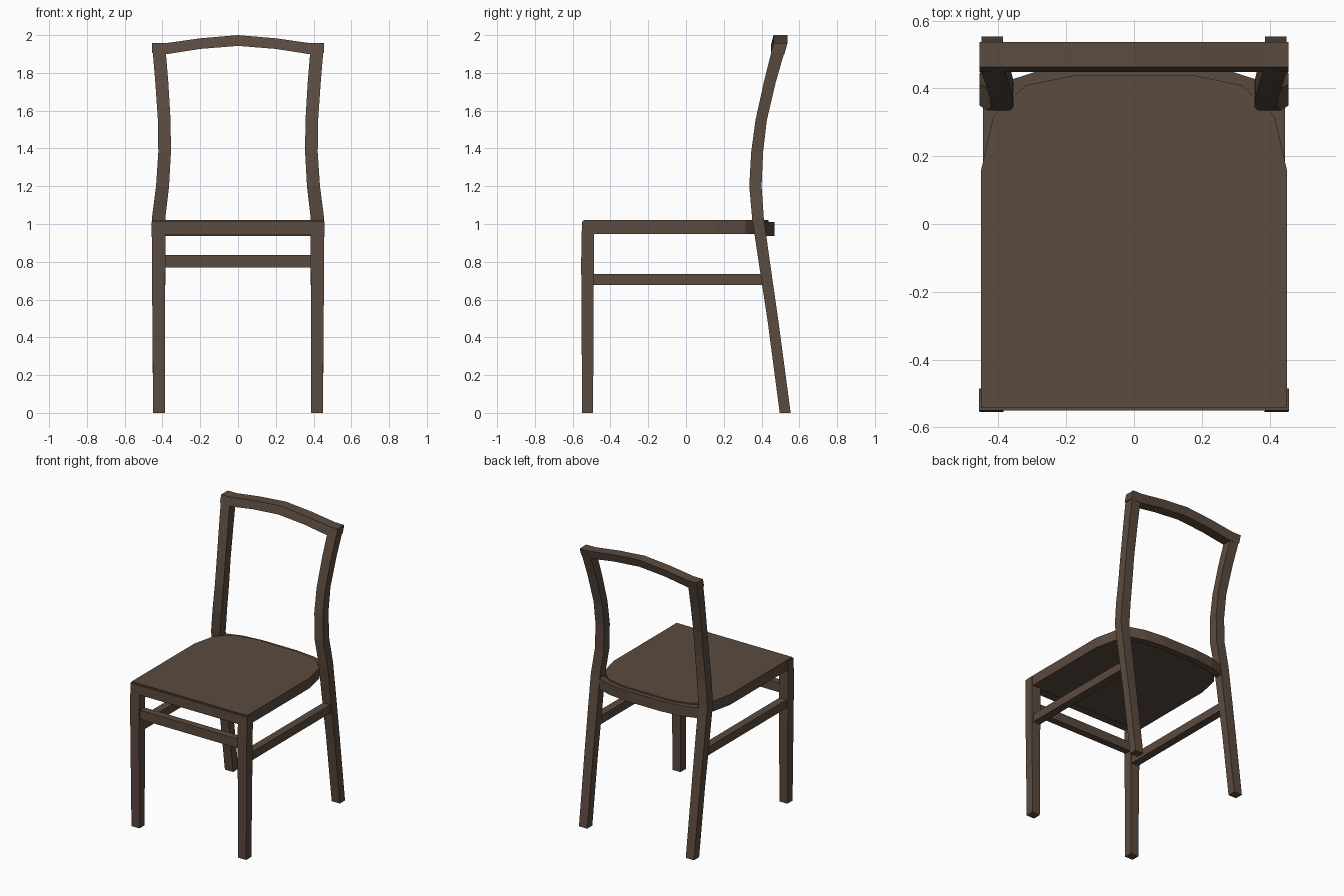
import bpy, bmesh

if "Cube" in bpy.data.objects:
    bpy.data.objects.remove(bpy.data.objects["Cube"])

wood = bpy.data.materials.new("brown_wood")
wood.diffuse_color = (0.105, 0.07, 0.05, 1)
wood.use_nodes = True
wood.node_tree.nodes["Principled BSDF"].inputs["Base Color"].default_value = wood.diffuse_color


def loft(name, rings, mirror=False):
    """Skin a row of equal-length point rings and cap both ends."""
    bm = bmesh.new()
    loops = [[bm.verts.new(p) for p in ring] for ring in rings]
    n = len(loops[0])
    for a, b in zip(loops, loops[1:]):
        for i in range(n):
            j = (i + 1) % n
            bm.faces.new((a[i], a[j], b[j], b[i]))
    bm.faces.new(loops[0])
    bm.faces.new(loops[-1])
    bmesh.ops.recalc_face_normals(bm, faces=bm.faces)
    mesh = bpy.data.meshes.new(name)
    bm.to_mesh(mesh)
    bm.free()
    mesh.materials.append(wood)
    obj = bpy.data.objects.new(name, mesh)
    bpy.context.collection.objects.link(obj)
    if mirror:
        obj.modifiers.new("mirror", 'MIRROR').use_mirror_merge = False
    return obj


def rect(z, x0, x1, y0, y1):
    return [(x0, y0, z), (x1, y0, z), (x1, y1, z), (x0, y1, z)]


def box(name, x0, x1, y0, y1, z0, z1, mirror=False):
    return loft(name, [rect(z0, x0, x1, y0, y1), rect(z1, x0, x1, y0, y1)], mirror)


def both_sides(half):
    """Centre-to-right stations turned into left-to-right ones."""
    return [(-s[0], *s[1:]) for s in reversed(half) if s[0] > 0] + half


# seat with chamfered, bowed rear
half = [(0.452, -0.542), (0.452, 0.156), (0.416, 0.315), (0.395, 0.338),
        (0.32, 0.409), (0.18, 0.438)]
outline = half + [(-x, y) for x, y in reversed(half)]
loft("seat", [[(x, y, z) for x, y in outline] for z in (0.947, 1.02)])

# front legs, tapering slightly
loft("front_legs", [rect(0, 0.387, 0.449, -0.550, -0.492),
                    rect(0.8, 0.385, 0.456, -0.555, -0.488),
                    rect(1.012, 0.385, 0.457, -0.551, -0.486)], True)

# back legs sweeping up into the back posts: z, x0, x1, y0, y1
posts = [(0, 0.386, 0.450, 0.496, 0.554), (0.48, 0.386, 0.453, 0.433, 0.490),
         (0.71, 0.385, 0.455, 0.398, 0.457), (1.03, 0.385, 0.456, 0.350, 0.412),
         (1.2, 0.365, 0.434, 0.335, 0.400), (1.38, 0.355, 0.422, 0.345, 0.408),
         (1.55, 0.357, 0.424, 0.368, 0.428), (1.75, 0.369, 0.438, 0.412, 0.475),
         (1.93, 0.384, 0.453, 0.457, 0.527)]
loft("back_legs", [rect(*p) for p in posts], True)

# arched top rail: x, bottom z, top z
rail = both_sides([(0, 1.943, 2.0), (0.2, 1.927, 1.983),
                   (0.385, 1.898, 1.957), (0.456, 1.905, 1.957)])
loft("top_rail", [[(x, 0.449, b), (x, 0.463, t), (x, 0.537, t), (x, 0.520, b)]
                  for x, b, t in rail])

# bowed rear seat rail: x, front y, back y
bow = both_sides([(0.13, 0.425, 0.469), (0.28, 0.405, 0.453), (0.395, 0.365, 0.415)])
loft("rear_seat_rail", [[(x, f, 0.936), (x, b, 0.936), (x, b, 1.01), (x, f, 1.01)]
                        for x, f, b in bow])

# front apron and stretchers
box("front_apron", -0.388, 0.388, -0.551, -0.495, 0.945, 1.012)
box("front_stretcher", -0.388, 0.388, -0.545, -0.495, 0.77, 0.835)
box("side_stretchers", 0.39, 0.445, -0.49, 0.41, 0.677, 0.736, True)
